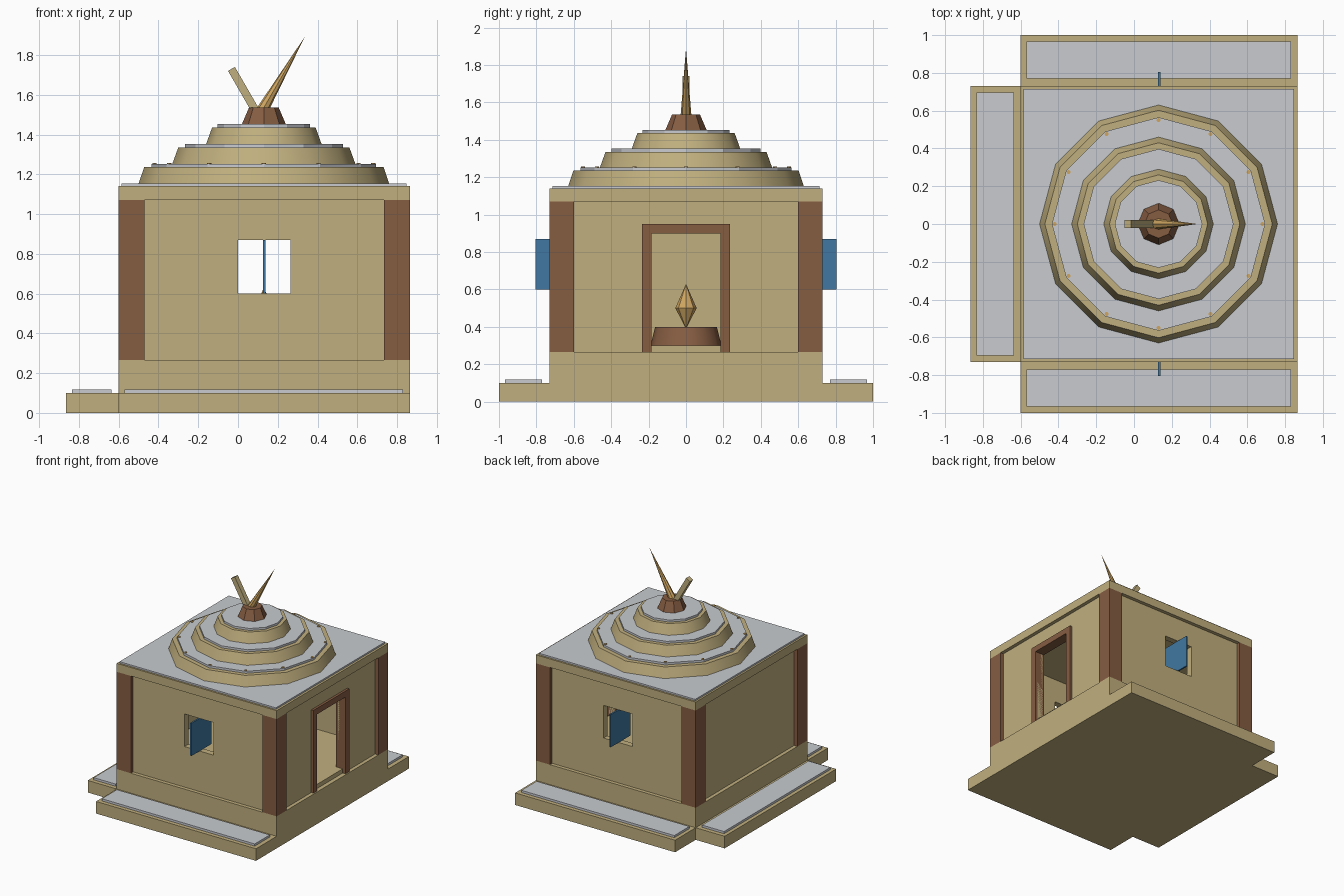
import bpy, bmesh, math
from mathutils import Vector

if "Cube" in bpy.data.objects:
    bpy.data.objects.remove(bpy.data.objects["Cube"])


def mat(name, rgb):
    m = bpy.data.materials.new(name)
    m.diffuse_color = (*rgb, 1)
    m.use_nodes = True
    m.node_tree.nodes["Principled BSDF"].inputs["Base Color"].default_value = m.diffuse_color
    return m


SAND = mat("sandstone", (0.53, 0.43, 0.21))
BROWN = mat("brown_wood", (0.24, 0.11, 0.055))
SLATE = mat("pale_grey", (0.58, 0.60, 0.63))
BLUE = mat("blue", (0.052, 0.19, 0.36))
GOLD = mat("gold", (0.62, 0.38, 0.12))
CX = 0.13  # axis of the roof and altar


def finish(bm, name, m):
    bmesh.ops.recalc_face_normals(bm, faces=bm.faces)
    me = bpy.data.meshes.new(name)
    bm.to_mesh(me)
    bm.free()
    me.materials.append(m)
    ob = bpy.data.objects.new(name, me)
    bpy.context.collection.objects.link(ob)
    return ob


def box(name, x, y, z, m):
    bm = bmesh.new()
    bmesh.ops.create_cube(bm, size=1)
    for v in bm.verts:
        v.co = [a + (b - a) * (c + 0.5) for (a, b), c in zip((x, y, z), v.co)]
    return finish(bm, name, m)


def frustum(name, a, b, r1, r2, n, m, smooth=False):
    """Cone or prism from point a to point b, corners on the axes."""
    a, b = Vector(a), Vector(b)
    bm = bmesh.new()
    bmesh.ops.create_cone(bm, cap_ends=True, segments=n, radius1=r1, radius2=r2,
                          depth=(b - a).length)
    for f in bm.faces:
        f.smooth = smooth and len(f.verts) == 4
    ob = finish(bm, name, m)
    ob.location = (a + b) / 2
    ob.rotation_euler = (0, math.atan2(b.x - a.x, b.z - a.z), 0)
    return ob


# base and side steps
box("base", (-0.6, 0.865), (-0.73, 0.73), (0, 0.265), SAND)
box("back_step", (-0.865, -0.6), (-0.73, 0.73), (0, 0.1), SAND)
box("back_step_slab", (-0.835, -0.635), (-0.695, 0.695), (0.1, 0.118), SLATE)
for s, side in ((-1, "front"), (1, "rear")):
    def ys(a, b):
        return sorted((s * a, s * b))
    box(side + "_step", (-0.6, 0.865), ys(0.73, 1), (0, 0.1), SAND)
    box(side + "_step_slab", (-0.57, 0.83), ys(0.77, 0.967), (0.1, 0.118), SLATE)
    # corner pillars
    for x in (-0.6, 0.735):
        box(side + "_pillar", (x, x + 0.13), ys(0.6, 0.73), (0.265, 1.07), BROWN)
    # window wall in four pieces around the opening
    w = ys(0.65, 0.70)
    box(side + "_wall_left", (-0.48, 0), w, (0.265, 1.07), SAND)
    box(side + "_wall_right", (0.265, 0.745), w, (0.265, 1.07), SAND)
    box(side + "_wall_below", (0, 0.265), w, (0.265, 0.6), SAND)
    box(side + "_wall_above", (0, 0.265), w, (0.87, 1.07), SAND)
    # pivoting shutter standing open
    box(side + "_shutter", (0.126, 0.139), ys(0.545, 0.805), (0.6, 0.87), BLUE)
    # door wall and frame halves
    box(side + "_door_wall", (0.785, 0.835), ys(0.185, 0.61), (0.265, 1.07), SAND)
    box(side + "_door_jamb", (0.77, 0.855), ys(0.185, 0.235), (0.265, 0.95), BROWN)

box("door_wall_above", (0.785, 0.835), (-0.185, 0.185), (0.92, 1.07), SAND)
box("door_lintel", (0.77, 0.855), (-0.185, 0.185), (0.90, 0.95), BROWN)
box("back_wall", (-0.57, -0.52), (-0.61, 0.61), (0.265, 1.07), SAND)
box("floor", (-0.52, 0.83), (-0.184, 0.184), (0.265, 0.30), SAND)
for s in (-1, 1):
    box("floor_side", (-0.52, 0.785), sorted((s * 0.184, s * 0.65)), (0.265, 0.30), SAND)

# altar and crystal inside
frustum("altar", (CX, 0, 0.30), (CX, 0, 0.40), 0.19, 0.165, 12, BROWN, True)
frustum("crystal_lower", (CX, 0, 0.40), (CX, 0, 0.50), 0.005, 0.057, 8, GOLD)
frustum("crystal_upper", (CX, 0, 0.50), (CX, 0, 0.63), 0.057, 0, 8, GOLD)

# flat roof and stepped round dome
box("roof_band", (-0.6, 0.865), (-0.73, 0.73), (1.07, 1.14), SAND)
box("roof_slab", (-0.585, 0.847), (-0.715, 0.715), (1.14, 1.153), SLATE)
for i, (r1, r2, r3) in enumerate(((0.63, 0.602, 0.565), (0.46, 0.43, 0.397),
                                  (0.29, 0.26, 0.232))):
    z = 1.153 + 0.1 * i
    frustum("dome_tier", (CX, 0, z), (CX, 0, z + 0.083), r1, r2, 12, SAND, True)
    frustum("dome_slab", (CX, 0, z + 0.083), (CX, 0, z + 0.1), r3, r3, 12, SLATE)

# small gold studs around the lowest tier
for i in range(12):
    a = math.radians(30 * i)
    x, y = CX + 0.55 * math.cos(a), 0.55 * math.sin(a)
    frustum("stud", (x, y, 1.238), (x, y, 1.258), 0.011, 0.011, 8, GOLD)

# top cap with slanted spike and bar
frustum("cap", (CX, 0, 1.453), (CX, 0, 1.535), 0.11, 0.075, 8, BROWN)
frustum("spike", (0.105, 0, 1.492), (0.335, 0, 1.89), 0.032, 0, 8, GOLD)
bar = box("bar", (-0.02, 0.02), (-0.02, 0.02), (-0.29, 0), SAND)
bar.location = (-0.033, 0, 1.73)
bar.rotation_euler = (0, math.radians(-30), 0)
